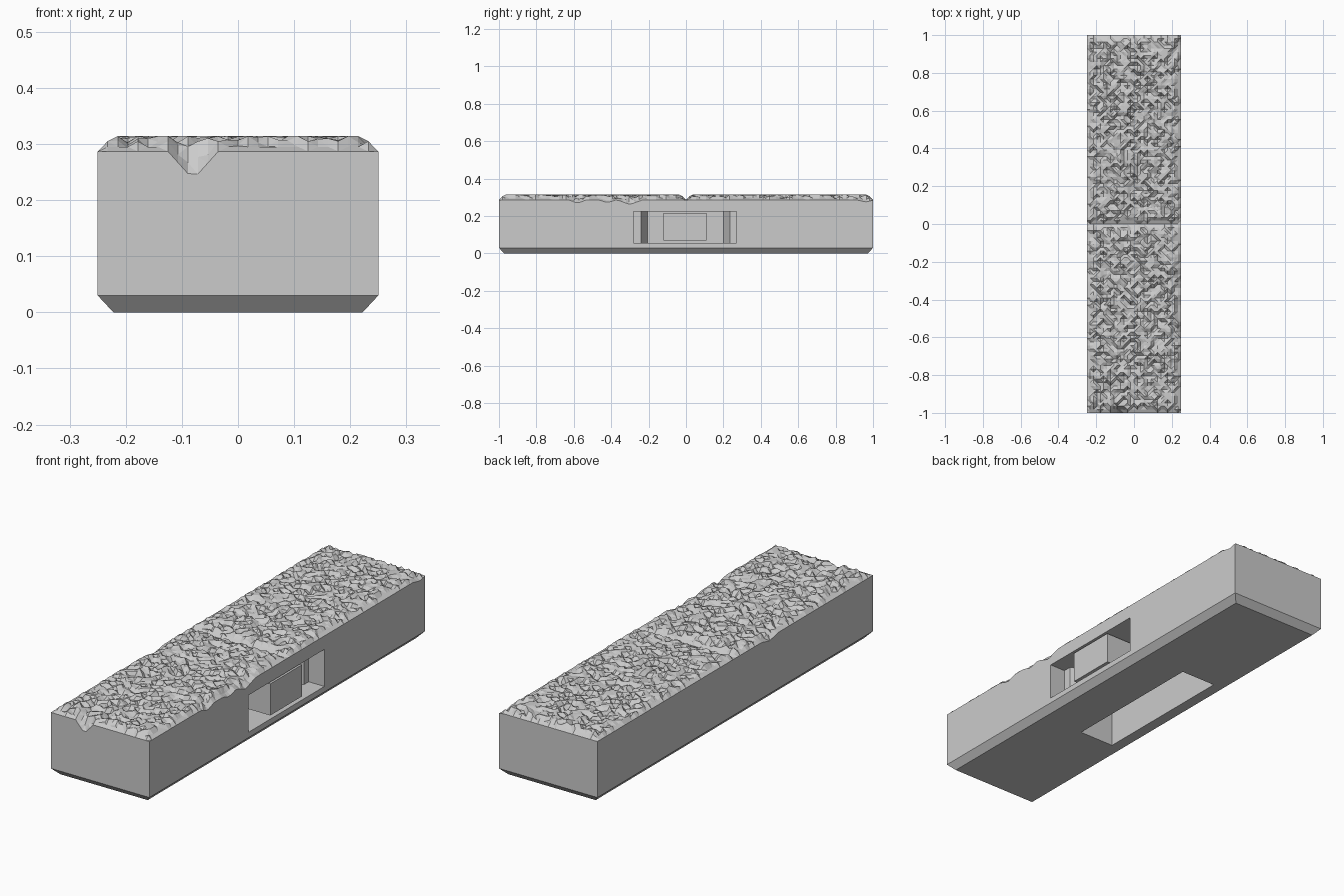
import bpy, bmesh, random
from mathutils import Vector, noise

random.seed(7)
cube = bpy.data.objects.get("Cube")
if cube:
    bpy.data.objects.remove(cube, do_unlink=True)

HALF_W, HALF_L, RIM = 0.25, 1.0, 0.287
NX, NY = 28, 112

stone = bpy.data.materials.new("grey_stone")
stone.use_nodes = True
colour = (0.6, 0.6, 0.6, 1)
stone.diffuse_color = colour
stone.node_tree.nodes["Principled BSDF"].inputs["Base Color"].default_value = colour


def make_object(name, bm):
    mesh = bpy.data.meshes.new(name)
    bmesh.ops.recalc_face_normals(bm, faces=bm.faces)
    bm.to_mesh(mesh)
    bm.free()
    mesh.materials.append(stone)
    obj = bpy.data.objects.new(name, mesh)
    bpy.context.collection.objects.link(obj)
    return obj


def box(name, low, high):
    bm = bmesh.new()
    bmesh.ops.create_cube(bm, size=1)
    for v in bm.verts:
        v.co = Vector([(a + b) / 2 + c * (b - a) for a, b, c in zip(low, high, v.co)])
    return make_object(name, bm)


# Chips broken out of the upper edges: x, y, radius, depth
CHIPS = [(-0.08, -1, 0.045, 0.05), (0.25, -0.3, 0.07, 0.025),
         (0.25, -0.58, 0.05, 0.018), (0.25, -0.42, 0.05, 0.015),
         (0.25, 0.96, 0.05, 0.012), (-0.25, -0.25, 0.06, 0.015)]


def top_height(x, y):
    """Chamfered rim, cross groove and pitted stone in each half."""
    edge = min(HALF_W - abs(x), HALF_L - abs(y), abs(y))
    if edge < 0.001:
        z = RIM
    elif edge < 0.019:
        z = random.choice((0.295, 0.295, 0.305))
    else:
        pits = noise.noise(Vector((x, y, 0)) * 35) * 0.014
        z = max(0.292, min(0.314, 0.308 + pits + random.uniform(-0.012, 0.012)))
    for cx, cy, radius, depth in CHIPS:
        reach = ((x - cx) ** 2 + (y - cy) ** 2) ** 0.5
        z -= depth * max(0, 1 - reach / radius)
    return z


# Block: rough top grid, straight walls, chamfered foot
bm = bmesh.new()
bmesh.ops.create_grid(bm, x_segments=NX, y_segments=NY, size=1)
for v in bm.verts:
    x, y = v.co.x * HALF_W, v.co.y * HALF_L
    v.co = (x, y, top_height(x, y))
for f in bm.faces:
    f.smooth = False
bmesh.ops.triangulate(bm, faces=bm.faces, quad_method="SHORT_EDGE")
loop = [e for e in bm.edges if e.is_boundary]
for height, inset in ((0.03, 0), (0, 0.028)):
    grown = bmesh.ops.extrude_edge_only(bm, edges=loop)["geom"]
    loop = [g for g in grown if isinstance(g, bmesh.types.BMEdge) and g.is_boundary]
    for v in {v for e in loop for v in e.verts}:
        v.co.z = height
        v.co.x *= (HALF_W - inset) / HALF_W
        v.co.y *= (HALF_L - inset) / HALF_L
bmesh.ops.contextual_create(bm, geom=loop)
block = make_object("stone_block", bm)

# Side pocket: shallow shoulders sloping to a deeper middle
profile = [(0.3, -0.28), (0.17, -0.28), (0.17, -0.24), (0.09, -0.205),
           (0.09, 0.2), (0.17, 0.235), (0.17, 0.27), (0.3, 0.27)]
bm = bmesh.new()
face = bm.faces.new([bm.verts.new((x, y, 0.055)) for x, y in profile])
top = bmesh.ops.extrude_face_region(bm, geom=[face])["geom"]
bmesh.ops.translate(bm, vec=(0, 0, 0.17),
                    verts=[g for g in top if isinstance(g, bmesh.types.BMVert)])
side_cutter = make_object("side_pocket_cutter", bm)

# Slot in the underside
base_cutter = box("base_slot_cutter", (-0.17, -0.355, -0.1), (0.01, 0.35, 0.2))

for cutter in (side_cutter, base_cutter):
    mod = block.modifiers.new(cutter.name, "BOOLEAN")
    mod.operation, mod.solver, mod.object = "DIFFERENCE", "EXACT", cutter
bpy.context.view_layer.update()
result = bpy.data.meshes.new_from_object(
    block.evaluated_get(bpy.context.evaluated_depsgraph_get()))
block.modifiers.clear()
block.data = result
for cutter in (side_cutter, base_cutter):
    bpy.data.objects.remove(cutter, do_unlink=True)

# Grip block standing in the side pocket
box("pocket_grip", (0.085, -0.12, 0.07), (0.248, 0.11, 0.215))
